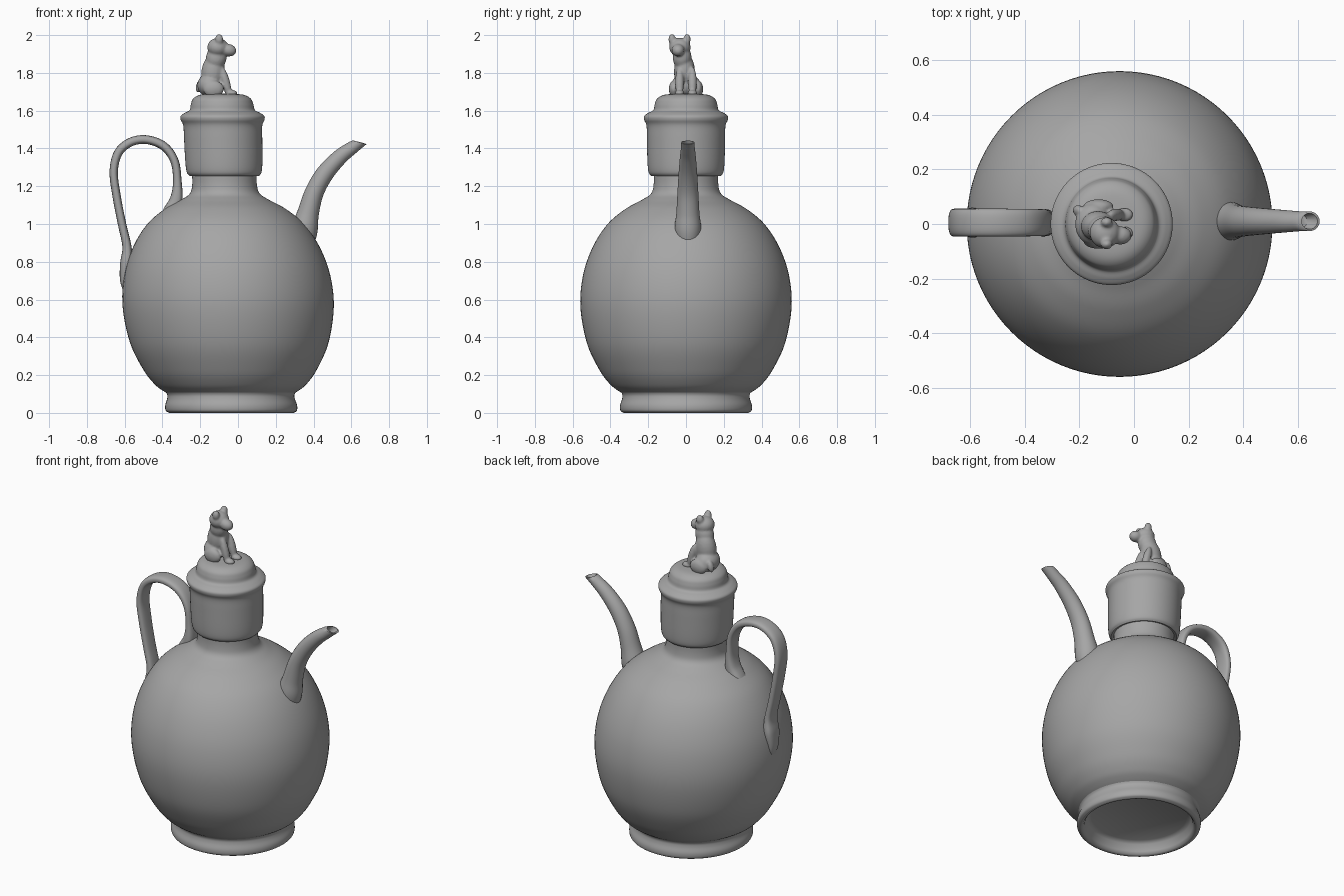
import bpy, bmesh, math
from mathutils import Vector, Matrix

cube = bpy.data.objects.get("Cube")
if cube:
    bpy.data.objects.remove(cube, do_unlink=True)

glaze = bpy.data.materials.new("grey_glaze")
glaze.use_nodes = True
GREY = (0.38, 0.38, 0.38, 1)
glaze.diffuse_color = GREY
glaze.node_tree.nodes["Principled BSDF"].inputs["Base Color"].default_value = GREY


def spline(points, steps=5):
    """Smooth curve through points of any dimension."""
    pts = [Vector(p) for p in points]
    pts = [2 * pts[0] - pts[1]] + pts + [2 * pts[-1] - pts[-2]]
    out = []
    for a, b, c, d in zip(pts, pts[1:], pts[2:], pts[3:]):
        for i in range(steps):
            t = i / steps
            out.append(0.5 * (2 * b + (c - a) * t + (2 * a - 5 * b + 4 * c - d) * t * t
                              + (3 * b - a - 3 * c + d) * t ** 3))
    return out + [pts[-2]]


def make_object(name, bm, angle=50):
    bmesh.ops.recalc_face_normals(bm, faces=bm.faces)
    mesh = bpy.data.meshes.new(name)
    bm.to_mesh(mesh)
    bm.free()
    mesh.materials.append(glaze)
    ob = bpy.data.objects.new(name, mesh)
    bpy.context.collection.objects.link(ob)
    bpy.ops.object.select_all(action="DESELECT")
    ob.select_set(True)
    bpy.context.view_layer.objects.active = ob
    bpy.ops.object.shade_smooth_by_angle(angle=math.radians(angle))
    return ob


def skin(name, rings):
    """Join rings of points into a closed tube."""
    bm = bmesh.new()
    loops = [[bm.verts.new(p) for p in ring] for ring in rings]
    n = len(loops[0])
    for a, b in zip(loops, loops[1:]):
        for i in range(n):
            j = (i + 1) % n
            bm.faces.new((a[i], a[j], b[j], b[i]))
    bm.faces.new(loops[0])
    bm.faces.new(loops[-1])
    return make_object(name, bm)


def lathe(name, profile, n=96):
    """Turn a (radius, height) profile about the slightly leaning axis."""
    rings = []
    for r, z in profile:
        cx = -0.035 - 0.03 * z
        rings.append([(cx + r * math.cos(k * math.tau / n), r * math.sin(k * math.tau / n), z)
                      for k in range(n)])
    return skin(name, rings)


def sweep(name, stations, y, n=28, power=1.0, mouth=None):
    """Tube along (x, z, half depth, half width) stations at a fixed y."""
    rings = []
    for i, (x, z, a, b) in enumerate(stations):
        p, q = stations[max(i - 1, 0)], stations[min(i + 1, len(stations) - 1)]
        d = Vector((q[0] - p[0], 0, q[1] - p[1])).normalized()
        if mouth and i >= mouth:
            d = Vector((0.25, 0, 0.97))
        side = Vector((d.z, 0, -d.x))
        ring = []
        for k in range(n):
            c, s = math.cos(k * math.tau / n), math.sin(k * math.tau / n)
            c, s = (math.copysign(abs(v) ** power, v) for v in (c, s))
            ring.append(Vector((x, y, z)) + side * a * c + Vector((0, b * s, 0)))
        rings.append(ring)
    return skin(name, rings)


# Foot ring with hollow underside
lathe("foot_ring", [(0.27, 0.075), (0.295, 0.06), (0.305, 0.02), (0.315, 0.004)]
      + spline([(0.33, 0.0), (0.347, 0.012), (0.349, 0.04), (0.338, 0.075), (0.338, 0.1), (0.36, 0.13)]))

# Round body running up into the neck
lathe("body", spline([(0.3, 0.085), (0.36, 0.118), (0.405, 0.155), (0.46, 0.23), (0.525, 0.37),
                      (0.559, 0.56), (0.545, 0.73), (0.493, 0.88), (0.415, 1.0), (0.32, 1.08),
                      (0.235, 1.127), (0.186, 1.16), (0.171, 1.21), (0.171, 1.3)], 6))

# Cup-shaped cover with a flared rim and stepped dome
lathe("cover", [(0.165, 1.262)] + spline(
    [(0.185, 1.255), (0.198, 1.275), (0.204, 1.33), (0.207, 1.45), (0.209, 1.52), (0.222, 1.552),
     (0.221, 1.572), (0.2, 1.588), (0.173, 1.603), (0.165, 1.635), (0.152, 1.664), (0.115, 1.684),
     (0.04, 1.69)]))

# Strap handle with thickened roots
sweep("handle", spline(
    [(-0.585, 0.62, 0.012, 0.02), (-0.598, 0.7, 0.026, 0.04), (-0.592, 0.79, 0.032, 0.055),
     (-0.588, 0.88, 0.024, 0.048), (-0.614, 1.0, 0.022, 0.047), (-0.643, 1.15, 0.022, 0.049),
     (-0.658, 1.28, 0.022, 0.051), (-0.632, 1.38, 0.023, 0.051), (-0.565, 1.435, 0.023, 0.051),
     (-0.48, 1.446, 0.023, 0.051), (-0.39, 1.41, 0.023, 0.05), (-0.335, 1.33, 0.022, 0.049),
     (-0.321, 1.22, 0.023, 0.047), (-0.327, 1.13, 0.034, 0.05), (-0.355, 1.06, 0.045, 0.05)], 6),
    0.005, power=0.75)

# Curved spout with an open mouth
tube = spline([(0.32, 0.88, 0.075, 0.055), (0.35, 0.97, 0.072, 0.07), (0.372, 1.06, 0.057, 0.061),
               (0.405, 1.17, 0.05, 0.055), (0.462, 1.27, 0.047, 0.049), (0.54, 1.355, 0.041, 0.042),
               (0.61, 1.408, 0.034, 0.036)], 6)
hollow = [(0.643, 1.432, 0.038, 0.036), (0.643, 1.434, 0.03, 0.029), (0.615, 1.405, 0.02, 0.022)]
sweep("spout", tube + hollow, 0.01, mouth=len(tube))


# Seated animal finial, fused from rounded lumps
def lump(bm, centre, size, tilt=0):
    m = (Matrix.Translation(centre) @ Matrix.Rotation(math.radians(tilt), 4, "Y")
         @ Matrix.Diagonal((*size, 1)))
    bmesh.ops.create_uvsphere(bm, u_segments=20, v_segments=14, radius=1, matrix=m)


bm = bmesh.new()
lump(bm, (-0.15, 0, 1.735), (0.066, 0.078, 0.062))            # haunches
lump(bm, (-0.132, -0.008, 1.805), (0.062, 0.056, 0.1), 8)     # torso
lump(bm, (-0.115, -0.02, 1.88), (0.055, 0.05, 0.065), 15)     # neck
lump(bm, (-0.107, -0.032, 1.935), (0.056, 0.057, 0.05))       # head
lump(bm, (-0.05, -0.042, 1.92), (0.042, 0.034, 0.033), 10)    # muzzle
lump(bm, (-0.205, 0.05, 1.73), (0.018, 0.02, 0.035), 15)      # tail
for s in (-1, 1):
    lump(bm, (-0.1, -0.034 + 0.04 * s, 1.977), (0.022, 0.019, 0.029))   # ears
    lump(bm, (-0.065, 0.034 * s, 1.75), (0.023, 0.023, 0.085), -15)     # forelegs
    lump(bm, (-0.035, 0.034 * s, 1.692), (0.032, 0.026, 0.018))         # paws
    lump(bm, (-0.13, 0.064 * s, 1.715), (0.055, 0.027, 0.045))          # thighs
animal = make_object("animal_finial", bm, 180)
remesh = animal.modifiers.new("fuse", "REMESH")
remesh.mode = "VOXEL"
remesh.voxel_size = 0.006
remesh.use_smooth_shade = True
soften = animal.modifiers.new("soften", "SMOOTH")
soften.factor = 0.5
soften.iterations = 6
